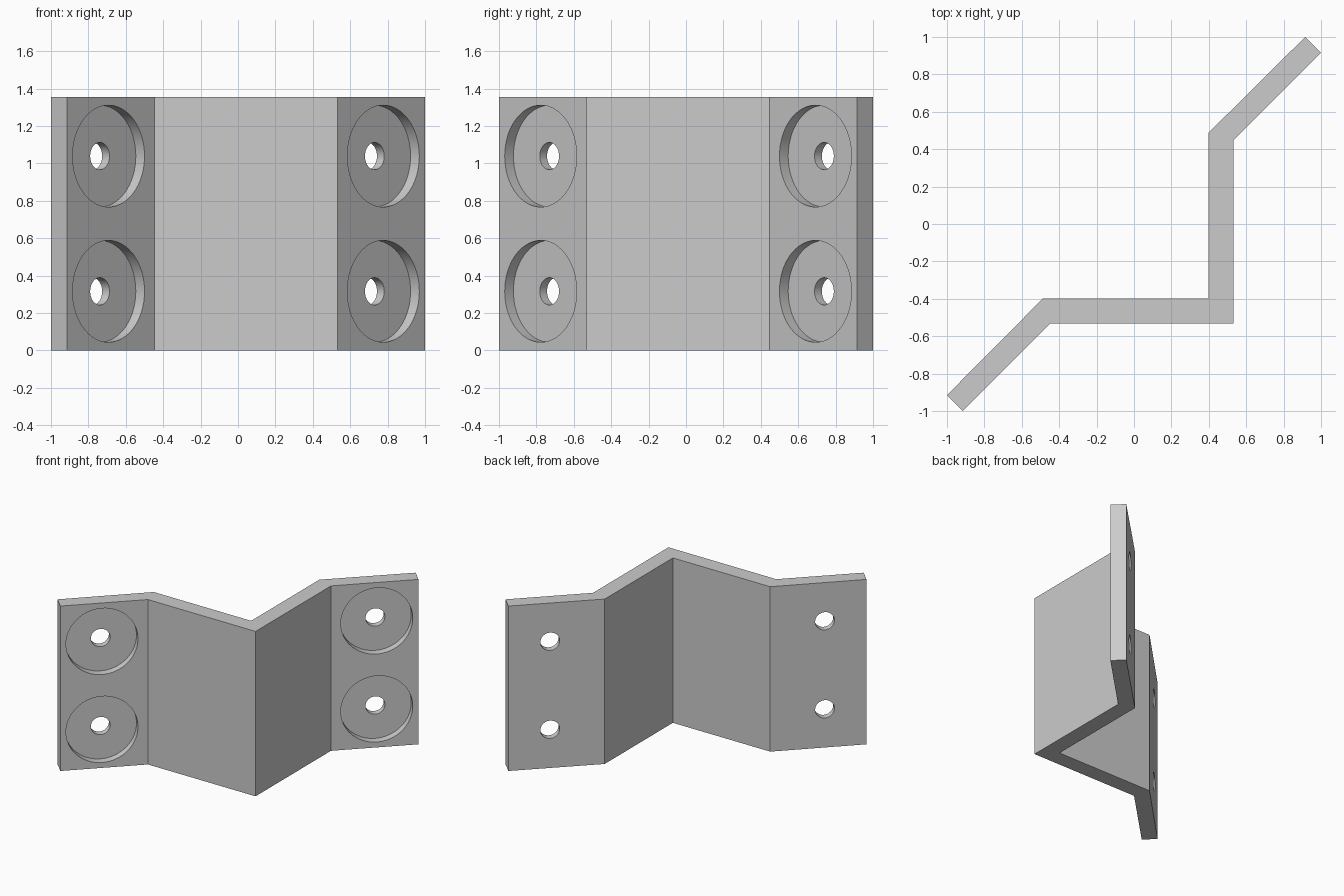
import bpy
import bmesh
import math
from mathutils import Vector

cube = bpy.data.objects.get("Cube")
if cube:
    bpy.data.objects.remove(cube, do_unlink=True)

HEIGHT = 1.355
BORE_RADIUS, BORE_DEPTH = 0.272, 0.066
HOLE_RADIUS = 0.073
INWARD = Vector((-1, 1, 0)).normalized()

grey = bpy.data.materials.new("light grey metal")
grey.use_nodes = True
colour = (0.6, 0.6, 0.6, 1)
grey.diffuse_color = colour
grey.node_tree.nodes["Principled BSDF"].inputs["Base Color"].default_value = colour


def mirrored(points):
    """Reflect across the bracket's diagonal symmetry plane."""
    return [(-y, -x) for x, y in reversed(points)]


# Folded plate: half of each side of the profile, completed by symmetry
outer = [(-0.915, -1.0), (-0.447, -0.532), (0.532, -0.532)]
inner = [(-1.0, -0.915), (-0.487, -0.398), (0.398, -0.398)]
outer += mirrored(outer[:2])
inner += mirrored(inner[:2])

bm = bmesh.new()
base = bm.faces.new([bm.verts.new((x, y, 0)) for x, y in outer + inner[::-1]])
top = bmesh.ops.extrude_face_region(bm, geom=[base])
bmesh.ops.translate(bm, vec=(0, 0, HEIGHT),
                    verts=[v for v in top["geom"] if isinstance(v, bmesh.types.BMVert)])
bmesh.ops.recalc_face_normals(bm, faces=bm.faces)
mesh = bpy.data.meshes.new("folded_bracket")
bm.to_mesh(mesh)
bm.free()
mesh.materials.append(grey)
bracket = bpy.data.objects.new("folded_bracket", mesh)
bpy.context.collection.objects.link(bracket)


def drill(name, point, radius, start, end):
    """Cut a round hole running along the flange normal."""
    bpy.ops.mesh.primitive_cylinder_add(
        vertices=64, radius=radius, depth=end - start,
        location=point + INWARD * (start + end) / 2,
        rotation=INWARD.to_track_quat("Z", "Y").to_euler())
    cutter = bpy.context.object
    cutter.name = name
    cutter.hide_render = True
    cutter.data.materials.append(grey)
    cut = bracket.modifiers.new(name, "BOOLEAN")
    cut.operation = "DIFFERENCE"
    cut.solver = "EXACT"
    cut.object = cutter
    bpy.ops.object.select_all(action="DESELECT")
    bracket.select_set(True)
    bpy.context.view_layer.objects.active = bracket
    bpy.ops.object.modifier_apply(modifier=name)
    bpy.data.objects.remove(cutter, do_unlink=True)


# Counterbored bolt holes, two in each flange
for x, y in [(-0.692, -0.777), (0.777, 0.692)]:
    for z in (0.316, HEIGHT - 0.316):
        centre = Vector((x, y, z))
        drill("counterbore_cutter", centre, BORE_RADIUS, -0.1, BORE_DEPTH)
        drill("bolt_hole_cutter", centre, HOLE_RADIUS, -0.1, 0.3)

# Smooth bores with crisp edges
bpy.ops.object.shade_smooth_by_angle(angle=math.radians(30))
